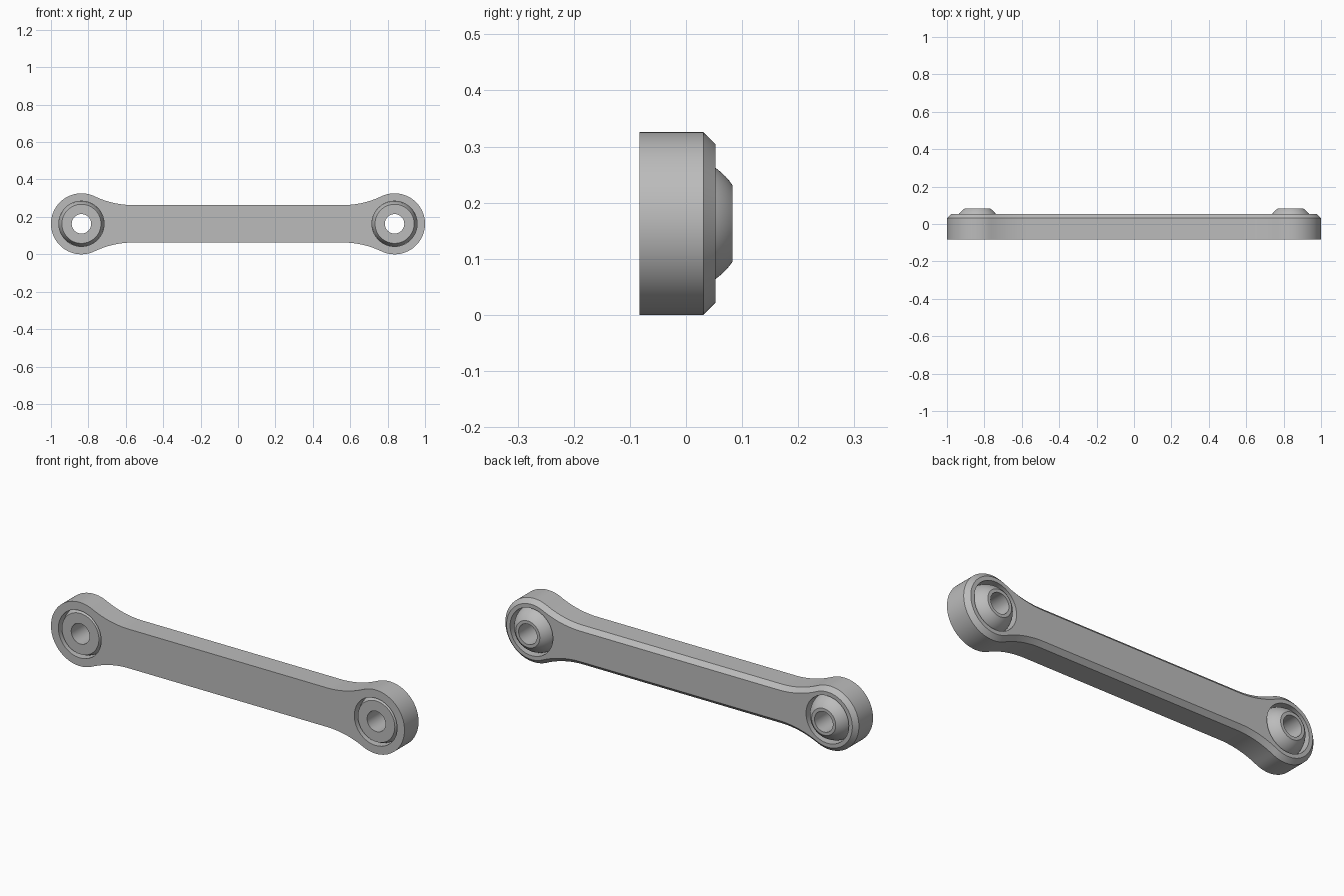
import bpy, bmesh
from math import sin, cos, pi, atan2, sqrt, radians

cube = bpy.data.objects.get("Cube")
if cube:
    bpy.data.objects.remove(cube)

steel = bpy.data.materials.new("steel grey")
steel.use_nodes = True
GREY = (0.5, 0.5, 0.5, 1)
steel.diffuse_color = GREY
steel.node_tree.nodes["Principled BSDF"].inputs["Base Color"].default_value = GREY

END_X, MID_Z, NECK_X = 0.837, 0.163, 0.56
END_R, BAR_H, CHAMFER = 0.163, 0.10, 0.022
FRONT, SHOULDER, BACK = -0.083, 0.031, 0.053
BALL_R, BALL_Y, BORE_R, SEG = 0.121, -0.017, 0.052, 64


def make_object(name, bm):
    bmesh.ops.recalc_face_normals(bm, faces=bm.faces)
    mesh = bpy.data.meshes.new(name)
    bm.to_mesh(mesh)
    bm.free()
    mesh.materials.append(steel)
    obj = bpy.data.objects.new(name, mesh)
    bpy.context.collection.objects.link(obj)
    return obj


def smooth(obj):
    bpy.ops.object.select_all(action='DESELECT')
    obj.select_set(True)
    bpy.context.view_layer.objects.active = obj
    bpy.ops.object.shade_smooth_by_angle(angle=radians(30))


def outline(inset):
    """Link silhouette: round eyes blended to a bar by tangent arcs."""
    r, h, dx = END_R - inset, BAR_H - inset, END_X - NECK_X
    fillet = (dx * dx + h * h - r * r) / (2 * (r - h))
    a = atan2(h + fillet, -dx)
    quarter = [(END_X + r * cos(a * i / 28), r * sin(a * i / 28)) for i in range(29)]
    start = a - pi
    for i in range(1, 15):
        t = start + (-pi / 2 - start) * i / 14
        quarter.append((NECK_X + fillet * cos(t), h + fillet + fillet * sin(t)))
    top = quarter + [(-x, z) for x, z in reversed(quarter)]
    return top + [(x, -z) for x, z in reversed(top[1:-1])]


def lathe(name, profile, x):
    """Spin a closed (radius, y) profile about the eye axis."""
    bm = bmesh.new()
    rings = [[bm.verts.new((x + r * cos(2 * pi * i / SEG), y,
                            MID_Z + r * sin(2 * pi * i / SEG)))
              for i in range(SEG)] for r, y in profile]
    for a, b in zip(rings, rings[1:] + rings[:1]):
        for i in range(SEG):
            j = (i + 1) % SEG
            bm.faces.new((a[i], a[j], b[j], b[i]))
    return make_object(name, bm)


# Link body with a chamfered back edge
bm = bmesh.new()
loops = [[bm.verts.new((x, y, MID_Z + z)) for x, z in outline(inset)]
         for inset, y in ((0, FRONT), (0, SHOULDER), (CHAMFER, BACK))]
for a, b in zip(loops, loops[1:]):
    for i in range(len(a)):
        j = (i + 1) % len(a)
        bm.faces.new((a[i], a[j], b[j], b[i]))
bm.faces.new(loops[0])
bm.faces.new(loops[-1])
body = make_object("link_body", bm)

# Sockets through both eyes
for side in (1, -1):
    bm = bmesh.new()
    ends = [[bm.verts.new((side * END_X + BALL_R * cos(2 * pi * i / SEG), y,
                           MID_Z + BALL_R * sin(2 * pi * i / SEG)))
             for i in range(SEG)] for y in (-0.2, 0.2)]
    for i in range(SEG):
        j = (i + 1) % SEG
        bm.faces.new((ends[0][i], ends[0][j], ends[1][j], ends[1][i]))
    for ring in ends:
        bm.faces.new(ring)
    cutter = make_object("socket_cutter", bm)
    mod = body.modifiers.new("socket", 'BOOLEAN')
    mod.operation, mod.solver, mod.object = 'DIFFERENCE', 'EXACT', cutter
    bpy.context.view_layer.objects.active = body
    bpy.ops.object.modifier_apply(modifier=mod.name)
    bpy.data.objects.remove(cutter)
smooth(body)

# Bored ball joints, flat at the front and standing proud at the back
y0, y1, n = -0.078, 0.083, 18
t0, t1 = [atan2(y - BALL_Y, sqrt(BALL_R ** 2 - (y - BALL_Y) ** 2)) for y in (y0, y1)]
arc = [(BALL_R * cos(t), BALL_Y + BALL_R * sin(t))
       for t in (t0 + (t1 - t0) * i / n for i in range(n + 1))]
for name, side in (("left", 1), ("right", -1)):
    smooth(lathe(name + "_ball_joint", arc + [(BORE_R, y1), (BORE_R, y0)], side * END_X))
